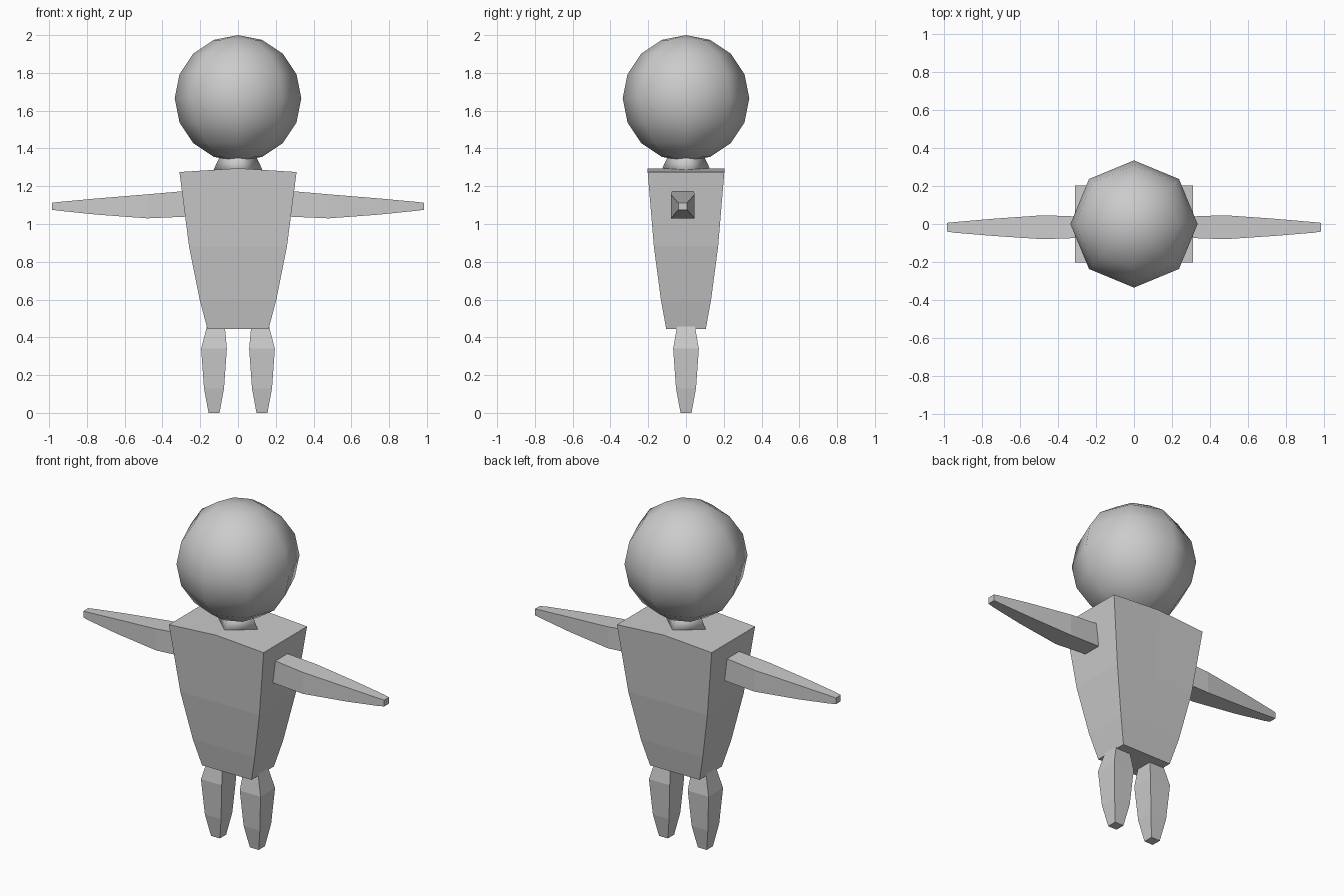
import bpy
import bmesh
from mathutils import Vector

if "Cube" in bpy.data.objects:
    bpy.data.objects.remove(bpy.data.objects["Cube"])


def loft(name, loops, smooth=False):
    """Skin a stack of equal-length closed loops and cap both ends."""
    bm = bmesh.new()
    rings = [[bm.verts.new(Vector(p)) for p in loop] for loop in loops]
    n = len(rings[0])
    for a, b in zip(rings, rings[1:]):
        for i in range(n):
            j = (i + 1) % n
            bm.faces.new((a[i], a[j], b[j], b[i]))
    bm.faces.new(rings[0])
    bm.faces.new(rings[-1])
    bmesh.ops.recalc_face_normals(bm, faces=bm.faces)
    mesh = bpy.data.meshes.new(name)
    for f in bm.faces:
        f.smooth = smooth
    bm.to_mesh(mesh)
    bm.free()
    obj = bpy.data.objects.new(name, mesh)
    bpy.context.collection.objects.link(obj)
    return obj


# Head: low-poly smooth sphere
bpy.ops.mesh.primitive_uv_sphere_add(segments=8, ring_count=8, radius=0.335, location=(0, 0, 1.665))
head = bpy.context.object
head.name = "head"
bpy.ops.object.shade_smooth()

# Neck: four-sided tapered collar
neck_loops = [[(r, 0, z), (0, r, z), (-r, 0, z), (0, -r, z)]
              for z, r in ((1.275, 0.135), (1.37, 0.09))]
loft("neck", neck_loops, smooth=True)

# Torso: tapered box with a shallow ridge along the top centre
torso_loops = []
for z, hx, hy, ridge in ((0.445, 0.162, 0.105, 0), (0.60, 0.203, 0.133, 0),
                         (0.88, 0.259, 0.17, 0), (1.275, 0.31, 0.203, 0.02)):
    torso_loops.append([(-hx, -hy, z), (0, -hy, z + ridge), (hx, -hy, z),
                        (hx, hy, z), (0, hy, z + ridge), (-hx, hy, z)])
torso = loft("torso", torso_loops)
bm = bmesh.new()
bm.from_mesh(torso.data)
bm.verts.ensure_lookup_table()
top = list(bm.verts)[-6:]
bmesh.ops.connect_verts(bm, verts=[top[1], top[4]])  # ridge edge
bm.to_mesh(torso.data)
bm.free()

# Limb sections
arm = ((0.25, 1.04, 1.177, -0.072, 0.038), (0.48, 1.03, 1.157, -0.08, 0.046),
       (0.75, 1.05, 1.135, -0.062, 0.027), (0.945, 1.07, 1.117, -0.046, 0.01),
       (0.985, 1.075, 1.112, -0.04, 0.006))
leg = ((0, 0.127, 0.029), (0.13, 0.127, 0.053), (0.34, 0.127, 0.068), (0.46, 0.117, 0.047))

for side, s in (("left", -1), ("right", 1)):
    # Arm
    loft(side + "_arm", [[(s * x, y0, z0), (s * x, y1, z0), (s * x, y1, z1), (s * x, y0, z1)]
                         for x, z0, z1, y0, y1 in arm])
    # Leg
    loft(side + "_leg", [[(s * cx - h, -h, z), (s * cx + h, -h, z), (s * cx + h, h, z), (s * cx - h, h, z)]
                         for z, cx, h in leg])
